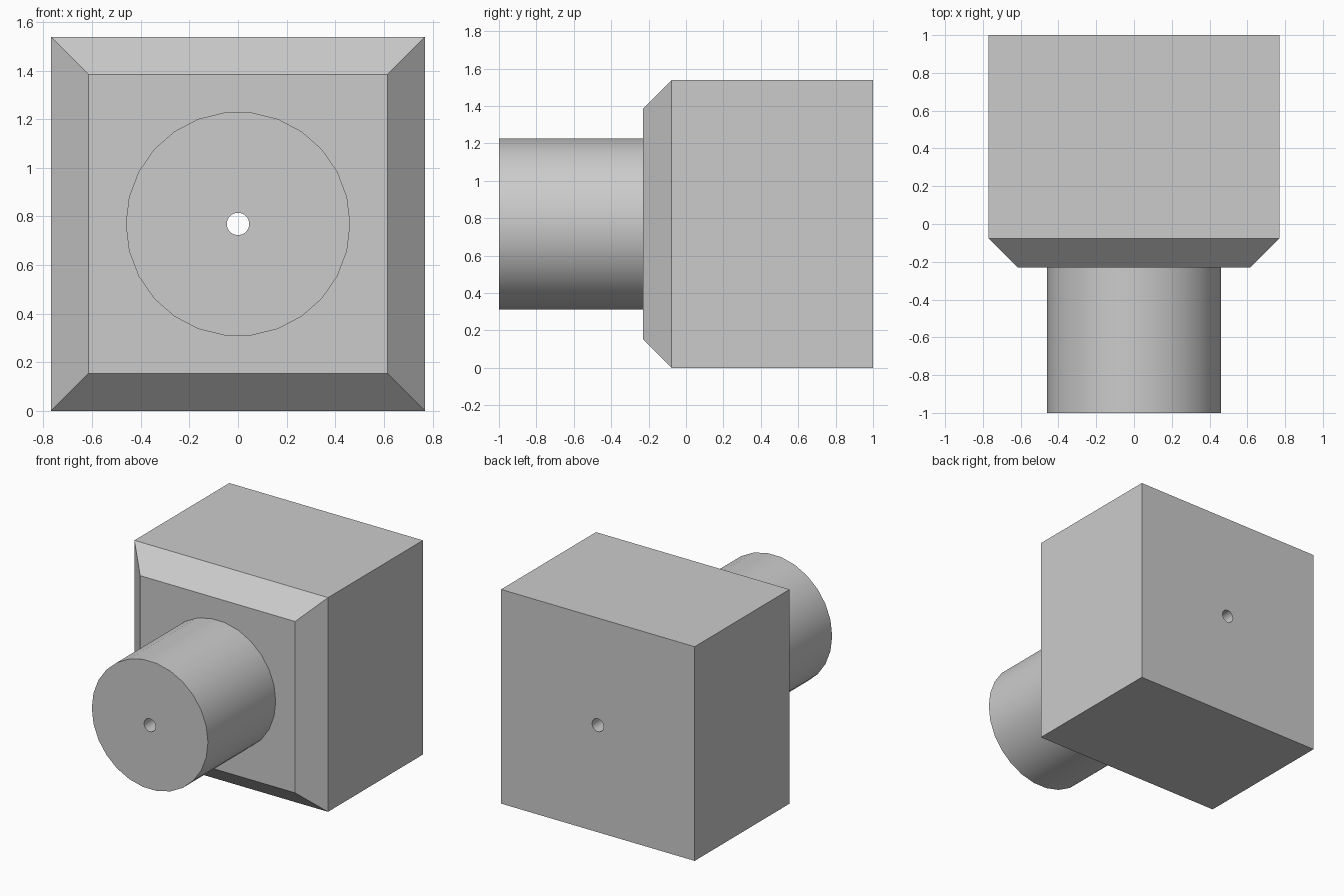
import bpy
import bmesh
import math
from mathutils import Matrix, Vector

if "Cube" in bpy.data.objects:
    bpy.data.objects.remove(bpy.data.objects["Cube"], do_unlink=True)

U = 2 / 13            # model unit: 13 units long
HALF = 5 * U          # half width of the block, also the axis height
FACE_Y = -1 + 5 * U   # front face of the block
SIDES = 26

grey = bpy.data.materials.new("light_grey")
grey.use_nodes = True
colour = (0.6, 0.6, 0.6, 1)
grey.diffuse_color = colour
grey.node_tree.nodes["Principled BSDF"].inputs["Base Color"].default_value = colour


def make_object(name, bm):
    mesh = bpy.data.meshes.new(name)
    bmesh.ops.recalc_face_normals(bm, faces=bm.faces)
    bm.to_mesh(mesh)
    bm.free()
    mesh.materials.append(grey)
    obj = bpy.data.objects.new(name, mesh)
    bpy.context.collection.objects.link(obj)
    return obj


def cylinder(name, radius, y0, y1):
    """Closed cylinder along y on the model axis."""
    bm = bmesh.new()
    place = Matrix.Translation((0, (y0 + y1) / 2, HALF)) @ Matrix.Rotation(math.pi / 2, 4, 'X')
    bmesh.ops.create_cone(bm, cap_ends=True, segments=SIDES, radius1=radius,
                          radius2=radius, depth=y1 - y0, matrix=place)
    # turn so that a corner lies on the x axis
    if not any(abs(v.co.z - HALF) < 1e-4 for v in bm.verts):
        bmesh.ops.rotate(bm, verts=bm.verts, cent=(0, 0, HALF),
                         matrix=Matrix.Rotation(math.pi / SIDES, 3, 'Y'))
    return make_object(name, bm)


# Block: a box whose front face is extruded and narrowed into a sloped rim
bm = bmesh.new()
back_depth = 7 * U
bmesh.ops.create_cube(bm, size=1, matrix=Matrix.Translation((0, 1 - back_depth / 2, HALF))
                      @ Matrix.Diagonal((2 * HALF, back_depth, 2 * HALF, 1)))
front = min(bm.faces, key=lambda f: f.calc_center_median().y)
rim = bmesh.ops.extrude_discrete_faces(bm, faces=[front])["faces"][0]
bmesh.ops.translate(bm, verts=rim.verts, vec=(0, -U, 0))
bmesh.ops.scale(bm, verts=rim.verts, vec=(0.8, 1, 0.8),
                space=Matrix.Translation(Vector((0, 0, -HALF))))
block = make_object("block", bm)

# Round shaft in front of the block
shaft = cylinder("shaft", 3 * U, -1, FACE_Y)

# Narrow bore through both parts
bore = cylinder("bore_cutter", 0.3 * U, -1.2, 1.2)
bore.hide_render = True
bore.hide_set(True)
for part in (block, shaft):
    cut = part.modifiers.new("bore", 'BOOLEAN')
    cut.operation = 'DIFFERENCE'
    cut.solver = 'EXACT'
    cut.object = bore

# Apply the cuts, then smooth the round walls
for part in (block, shaft):
    bpy.ops.object.select_all(action='DESELECT')
    part.select_set(True)
    bpy.context.view_layer.objects.active = part
    bpy.ops.object.modifier_apply(modifier="bore")
    bpy.ops.object.shade_smooth_by_angle(angle=math.radians(30))
bpy.data.objects.remove(bore, do_unlink=True)
